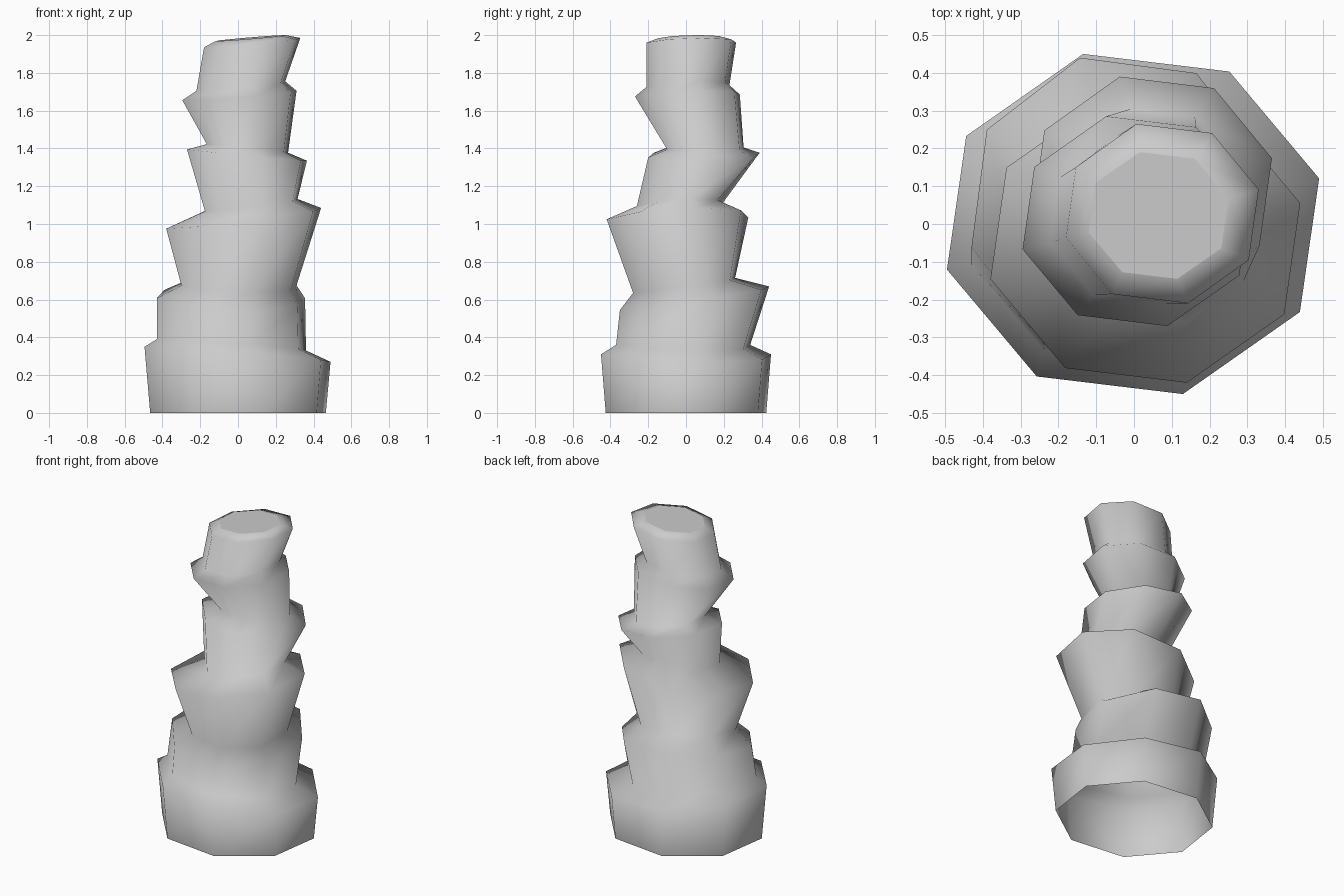
import bpy
import bmesh
from math import cos, sin, radians

SIDES = 8
START = radians(15)          # turn of the first corner of every ring

# Trunk rings from the ground up, one lip and one neck per segment:
# left x, right x, front y, back y, middle height, rise to the right, rise to the back
RINGS = [
    (-.465, .465, -.425, .425, 0, 0, 0),
    (-.495, .49, -.45, .45, .31, -.08, 0),
    (-.43, .36, -.37, .34, .36, -.06, 0),
    (-.43, .355, -.35, .44, .607, 0, .125),
    (-.3, .31, -.28, .26, .675, 0, .08),
    (-.38, .44, -.42, .33, 1.03, .11, .01),
    (-.175, .315, -.26, .19, 1.1, .065, .01),
    (-.27, .365, -.2, .39, 1.365, -.06, .025),
    (-.165, .265, -.1, .305, 1.4, -.045, .01),
    (-.295, .31, -.27, .285, 1.68, .05, .01),
    (-.22, .25, -.21, .23, 1.73, .05, .01),
    (-.18, .33, -.21, .265, 1.96, .05, 0),
    (-.12, .25, -.145, .19, 1.984, .033, 0),
]


def make_material(name, colour):
    material = bpy.data.materials.new(name)
    material.use_nodes = True
    material.diffuse_color = colour
    material.node_tree.nodes["Principled BSDF"].inputs["Base Color"].default_value = colour
    return material


def add_ring(bm, left, right, front, back, height, rise_x, rise_y):
    """Add one tilted, slightly oval ring of corners and return them."""
    corners = []
    for i in range(SIDES):
        step = radians(360 / SIDES) * i
        x = (left + right) / 2 + (right - left) / 2 * cos(step + START) / cos(START)
        y = (front + back) / 2 + (back - front) / 2 * sin(step + START) / cos(START)
        z = height + (rise_x * cos(step) + rise_y * sin(step)) / 2
        corners.append(bm.verts.new((x, y, z)))
    return corners


def build_trunk(name, material):
    bm = bmesh.new()
    rings = [add_ring(bm, *ring) for ring in RINGS]

    # Smooth bark skin between neighbouring rings, open at the ground
    for lower, upper in zip(rings, rings[1:]):
        for i in range(SIDES):
            j = (i + 1) % SIDES
            face = bm.faces.new((lower[i], lower[j], upper[j], upper[i]))
            face.smooth = True

    # Flat cut top with a crisp rim
    cap = bm.faces.new(rings[-1])
    cap.smooth = False
    for edge in cap.edges:
        edge.smooth = False

    mesh = bpy.data.meshes.new(name)
    bm.to_mesh(mesh)
    bm.free()
    mesh.materials.append(material)
    trunk = bpy.data.objects.new(name, mesh)
    bpy.context.collection.objects.link(trunk)
    return trunk


default_cube = bpy.data.objects.get("Cube")
if default_cube:
    bpy.data.objects.remove(default_cube, do_unlink=True)

build_trunk("segmented_trunk", make_material("light grey", (.6, .6, .6, 1)))
